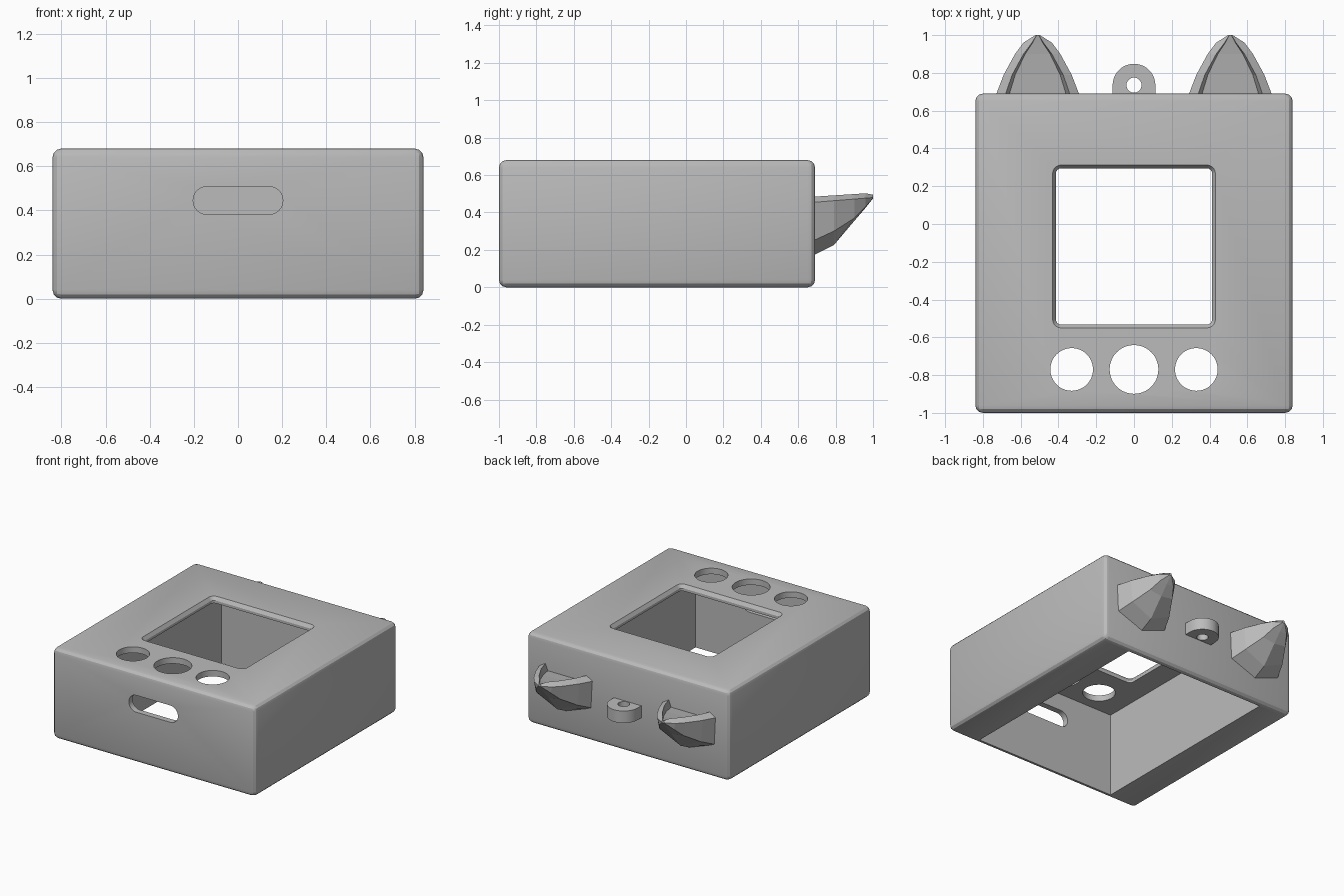
import bpy, bmesh
from math import sin, cos, pi

cube = bpy.data.objects.get("Cube")
if cube:
    bpy.data.objects.remove(cube, do_unlink=True)

grey = bpy.data.materials.new("plain grey")
grey.use_nodes = True
colour = (0.5, 0.5, 0.5, 1)
grey.diffuse_color = colour
grey.node_tree.nodes["Principled BSDF"].inputs["Base Color"].default_value = colour


def make_object(name, bm):
    bmesh.ops.recalc_face_normals(bm, faces=bm.faces)
    mesh = bpy.data.meshes.new(name)
    bm.to_mesh(mesh)
    bm.free()
    mesh.materials.append(grey)
    obj = bpy.data.objects.new(name, mesh)
    bpy.context.collection.objects.link(obj)
    return obj


def loft(name, rings):
    """Skin equal-length point rings and cap both ends."""
    bm = bmesh.new()
    loops = [[bm.verts.new(p) for p in ring] for ring in rings]
    for a, b in zip(loops, loops[1:]):
        for i in range(len(a)):
            j = (i + 1) % len(a)
            bm.faces.new((a[i], a[j], b[j], b[i]))
    bm.faces.new(loops[0])
    bm.faces.new(loops[-1])
    bmesh.ops.remove_doubles(bm, verts=bm.verts, dist=0.0005)
    return make_object(name, bm)


def rounded(cx, cy, hx, hy, r, steps=8):
    """Outline of a rounded rectangle."""
    pts = []
    for k, (sx, sy) in enumerate(((1, 1), (-1, 1), (-1, -1), (1, -1))):
        for i in range(steps + 1):
            a = (k + i / steps) * pi / 2
            pts.append((cx + sx * (hx - r) + r * cos(a), cy + sy * (hy - r) + r * sin(a)))
    return pts


def circle(cx, cy, r, n=48):
    return [(cx + r * cos(2 * pi * i / n), cy + r * sin(2 * pi * i / n)) for i in range(n)]


def upright(outline, z):
    return [(x, y, z) for x, y in outline]


def box(name, lo, hi, bevel=0):
    bm = bmesh.new()
    bmesh.ops.create_cube(bm, size=1)
    for v in bm.verts:
        v.co = [(l + h) / 2 + c * (h - l) for c, l, h in zip(v.co, lo, hi)]
    if bevel:
        bmesh.ops.bevel(bm, geom=bm.edges[:], offset=bevel, segments=3, profile=0.5, affect='EDGES')
    return make_object(name, bm)


def cut(obj, cutters):
    """Subtract the cutters, bake the result and discard the cutters."""
    for c in cutters:
        c.hide_render = True
        mod = obj.modifiers.new("cut", 'BOOLEAN')
        mod.operation, mod.solver, mod.object = 'DIFFERENCE', 'EXACT', c
    graph = bpy.context.evaluated_depsgraph_get()
    mesh = bpy.data.meshes.new_from_object(obj.evaluated_get(graph))
    obj.modifiers.clear()
    obj.data = mesh
    for c in cutters:
        bpy.data.objects.remove(c, do_unlink=True)


# Case: rounded block, open underneath, with thick side walls
case = box("case", (-0.84, -1, 0), (0.84, 0.69, 0.68), 0.04)
cutters = [box("cavity", (-0.59, -0.955, -0.1), (0.59, 0.645, 0.635))]

# Screen window with a chamfered top edge
cutters.append(loft("window", [
    upright(rounded(0, -0.119, h, h, r), z)
    for z, h, r in ((0.5, 0.414, 0.03), (0.655, 0.414, 0.03), (0.682, 0.432, 0.045), (0.8, 0.432, 0.045))]))

# Three button holes in the top
for x, r in ((-0.33, 0.113), (0, 0.129), (0.33, 0.113)):
    cutters.append(loft("button_hole", [upright(circle(x, -0.77, r), z) for z in (0.5, 0.8)]))

# Rounded slot through the front wall
slot = rounded(0, 0.445, 0.203, 0.063, 0.062)
cutters.append(loft("slot", [[(x, y, z) for x, z in slot] for y in (-1.1, -0.8)]))
cut(case, cutters)

# Hanging loop on the back
arch = [(0.113 * cos(pi * i / 24), 0.735 + 0.113 * sin(pi * i / 24)) for i in range(25)]
arch += [(-0.113, 0.67), (0.113, 0.67)]
hanger = loft("hanging_loop", [upright(arch, z) for z in (0.29, 0.38)])
cut(hanger, [loft("loop_hole", [upright(circle(0, 0.735, 0.04, 32), z) for z in (0.2, 0.5)])])

# Pointed ears: y, outer width, rim width, side width, side height, keel height
stations = (
    (0.66, 0.23, 0.18, 0.22, 0.24, 0.16),
    (0.79, 0.18, 0.135, 0.165, 0.30, 0.225),
    (0.90, 0.12, 0.075, 0.10, 0.37, 0.355),
    (0.96, 0.075, 0.03, 0.06, 0.43, 0.425),
    (1.00, 0.012, 0.006, 0.01, 0.477, 0.475))


def ear_ring(cx, y, outer, rim, side, side_z, keel_z):
    t = (y - 0.69) / 0.31
    edge_z = 0.455 + 0.025 * t
    rim_z = 0.485 + 0.02 * t if y < 0.99 else 0.495
    floor_z = rim_z - 0.05 * max(0, 1 - t) ** 0.5
    half = [(side, side_z), (outer, edge_z), (rim, rim_z), (rim * 0.88, floor_z)]
    points = [(0, keel_z)] + half + [(-x, z) for x, z in reversed(half)]
    return [(cx + x, y, z) for x, z in points]


for name, cx in (("left_ear", 0.51), ("right_ear", -0.51)):
    loft(name, [ear_ring(cx, *s) for s in stations])

# Smooth the rounded parts, keep the ears faceted
for obj in (case, hanger):
    bpy.ops.object.select_all(action='DESELECT')
    obj.select_set(True)
    bpy.context.view_layer.objects.active = obj
    bpy.ops.object.shade_smooth_by_angle(angle=pi / 7)
